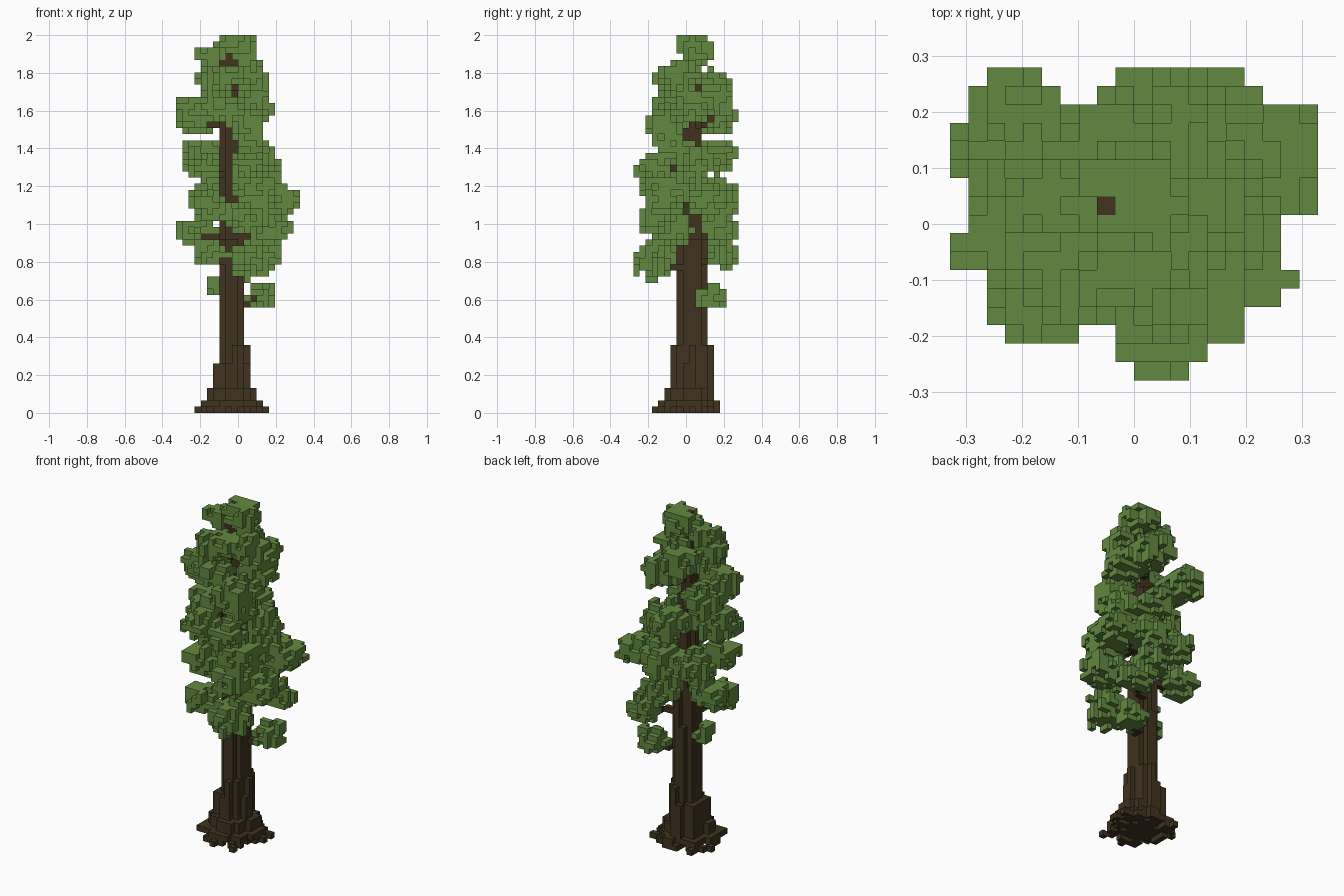
import bpy
import bmesh
import random
from mathutils import Vector

random.seed(7)
if "Cube" in bpy.data.objects:
    bpy.data.objects.remove(bpy.data.objects["Cube"])

# Block grid: width, depth and height in blocks
NX, NY, NZ = 20, 17, 61
SIZE = 2 / NZ
AXIS = Vector((8.5, 9, 0))
SIDES = [Vector(d) for d in
         ((1, 0, 0), (-1, 0, 0), (0, 1, 0), (0, -1, 0), (0, 0, 1), (0, 0, -1))]

# Trunk sections: top layer, centre column, centre row, half width, half depth
TRUNK = [(0, 8.5, 8, 6, 5.5), (1, 8.5, 8.3, 4.9, 4.9), (3, 8.5, 8.5, 3.7, 3.9),
         (7, 8.3, 9, 2.7, 3.2), (10, 8.7, 9, 2.2, 2.9), (21, 8.5, 9, 2.0, 2.5),
         (27, 8.5, 9, 2.0, 2.2), (45, 8, 9, 1.4, 1.4), (59, 8.3, 9, 0.9, 0.8)]

# Leaf clumps: column, row, layer, radius
CLUMPS = [
    # low sprigs and bottom tier
    (13.5, 12, 18, 2.4), (5.5, 8, 20, 1.8), (11.7, 3.2, 24, 3.4), (4.5, 4, 25.5, 2.6),
    (13.7, 13.6, 25, 2.7),
    # lower tier
    (2.5, 11, 29, 2.9), (15.2, 6, 29, 2.9), (11.5, 3.5, 31, 3.2), (5, 4.5, 33, 2.9),
    (10.5, 13.3, 29, 2.9), (8, 5, 31.5, 2.2),
    # widest tier
    (16.5, 11.5, 34, 3.2), (10.5, 13.3, 34, 3.5), (4.5, 13, 34, 3.0),
    (12.7, 4, 35, 3.4), (12.5, 8.5, 36, 2.8),
    # middle tier
    (11, 2.8, 39, 2.9), (3.5, 8, 41, 3.1), (13.5, 10, 39.5, 3.0), (9.5, 13, 41, 3.0),
    (4.5, 4.5, 39, 2.8), (12, 6, 43, 2.7),
    # upper tier
    (2.5, 7.5, 48, 3.1), (3, 13, 47, 3.0), (12.7, 9, 49, 3.0), (11, 4.8, 46, 3.0),
    (11, 12.8, 50, 3.0), (6.3, 5.5, 49, 2.9),
    # crown
    (5.8, 6, 53, 3.0), (11.7, 7.5, 54, 2.9), (8, 12.3, 53, 3.0), (8.8, 5.5, 54, 2.0),
    (9.3, 9.3, 58.5, 3.0), (5.2, 9, 57, 2.2),
]


def in_grid(c):
    return 0 <= c[0] < NX and 0 <= c[1] < NY and 0 <= c[2] < NZ


def beside(c):
    """The six blocks that share a face with block c."""
    return [(c[0] + int(d.x), c[1] + int(d.y), c[2] + int(d.z)) for d in SIDES]


def trunk_cells():
    """Tapered trunk with uneven columns and scattered root ends."""
    cells = {(8, 9, NZ - 1)}
    rough = {(i, j): random.uniform(0.75, 1.2) for i in range(NX) for j in range(NY)}
    low = 0
    for top, cx, cy, rx, ry in TRUNK:
        for k in range(low, top + 1):
            for (i, j), r in rough.items():
                d = abs((i - cx) / rx) ** 2.5 + abs((j - cy) / ry) ** 2.5
                gap = k == 0 and d > 0.12 and random.random() < 0.45
                if d < r and not gap:
                    cells.add((i, j, k))
        low = top + 1
    return cells


def branch_cells(tip):
    """Line of blocks rising from the trunk to the middle of a clump."""
    start = Vector((AXIS.x, AXIS.y, tip.z - 2))
    steps = int((tip - start).length * 2) + 1
    path = [start.lerp(tip, s / steps) for s in range(steps + 1)]
    return {(round(p.x), round(p.y), round(p.z)) for p in path}


def clump_cells(centre, radius):
    """Ragged, slightly flattened ball of blocks."""
    cells = set()
    reach = int(radius) + 2
    span = range(-reach, reach + 1)
    base = [round(v) for v in centre]
    for c in ((base[0] + a, base[1] + b, base[2] + h)
              for a in span for b in span for h in span):
        d = Vector(c) - centre
        d.z *= 1.15
        if in_grid(c) and d.length < radius * random.uniform(0.7, 1.26):
            cells.add(c)
    return cells


def material(name, colour):
    m = bpy.data.materials.new(name)
    m.use_nodes = True
    m.diffuse_color = (*colour, 1)
    bsdf = m.node_tree.nodes["Principled BSDF"]
    bsdf.inputs["Base Color"].default_value = (*colour, 1)
    bsdf.inputs["Roughness"].default_value = 1
    return m


def block_object(name, cells, solid, mat):
    """Mesh of the open block faces only."""
    bm = bmesh.new()
    corners = {}

    def corner(p):
        key = tuple(round(v * 2) for v in p)
        if key not in corners:
            corners[key] = bm.verts.new(((p.x + 0.5 - NX / 2) * SIZE,
                                         (p.y + 0.5 - NY / 2) * SIZE,
                                         (p.z + 0.5) * SIZE))
        return corners[key]

    for c in sorted(cells):
        for n, other in zip(SIDES, beside(c)):
            if other in solid:
                continue
            u = Vector((n.y, n.z, n.x))
            v = n.cross(u)
            mid = Vector(c) + n / 2
            bm.faces.new([corner(mid + (u * a + v * b) / 2)
                          for a, b in ((-1, -1), (1, -1), (1, 1), (-1, 1))])
    mesh = bpy.data.meshes.new(name)
    bm.to_mesh(mesh)
    bm.free()
    mesh.materials.append(mat)
    bpy.context.collection.objects.link(bpy.data.objects.new(name, mesh))


# Grow the wood and the leaves
wood = trunk_cells()
leaves = set()
for x, y, z, r in CLUMPS:
    middle = Vector((x, y, z))
    wood |= branch_cells(middle)
    leaves |= clump_cells(middle, r)

# Open a slot in the front so the trunk shows, and drop loose blocks
leaves = {c for c in leaves - wood
          if not (c[0] in (7, 8) and c[1] < 8 and 38 <= c[2] <= 44)}
solid = wood | leaves
leaves = {c for c in leaves if sum(n in solid for n in beside(c)) > 1}
wood = {c for c in wood if in_grid(c)}
solid = wood | leaves

block_object("trunk_and_branches", wood, solid, material("bark_brown", (0.052, 0.033, 0.0135)))
block_object("foliage", leaves, solid, material("leaf_green", (0.122, 0.25, 0.052)))
